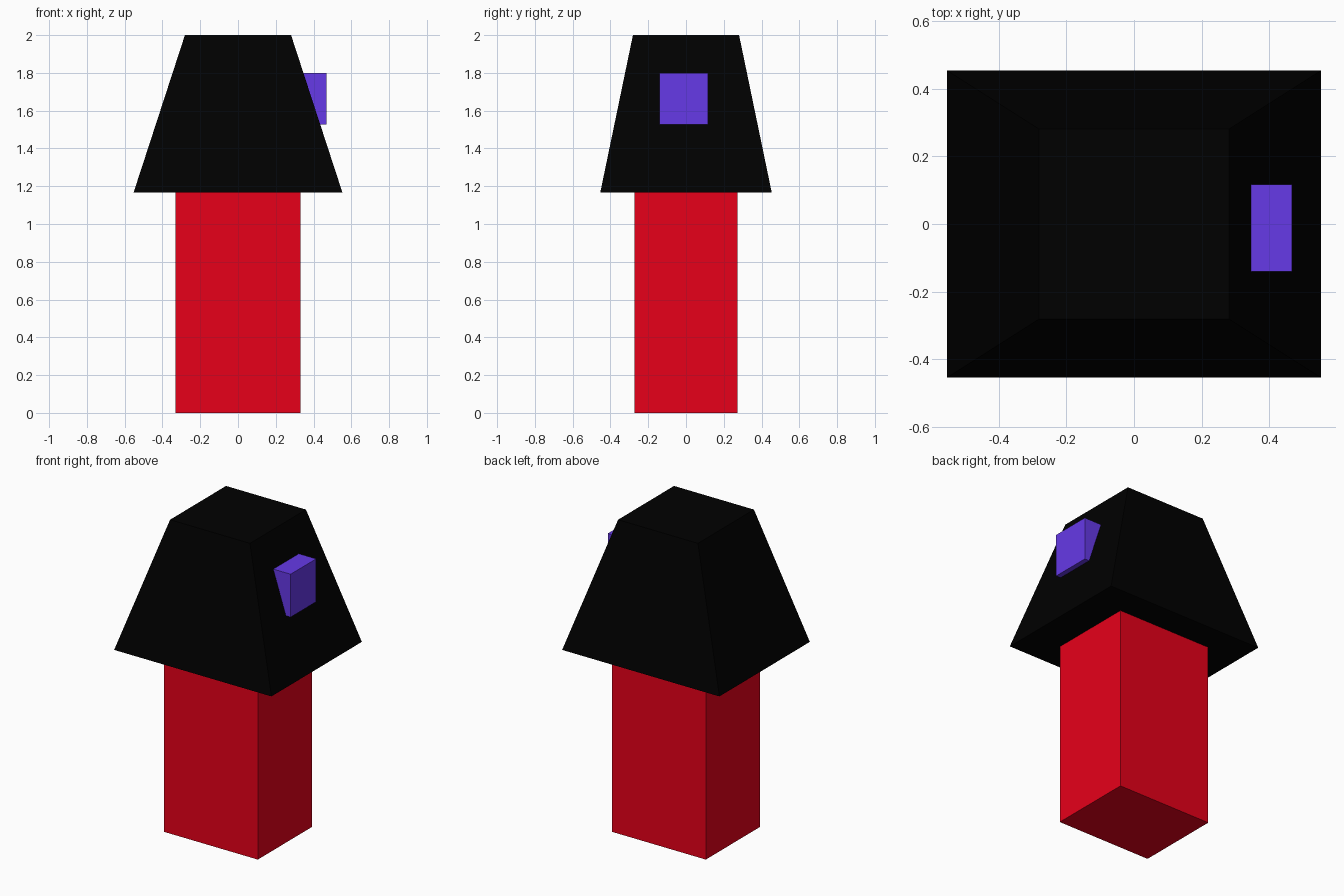
import bpy
import bmesh

cube = bpy.data.objects.get("Cube")
if cube:
    bpy.data.objects.remove(cube, do_unlink=True)


def material(name, rgb):
    mat = bpy.data.materials.new(name)
    mat.use_nodes = True
    colour = (*rgb, 1)
    mat.diffuse_color = colour
    mat.node_tree.nodes["Principled BSDF"].inputs["Base Color"].default_value = colour
    return mat


def block(name, low, high, mat, top_half=None):
    """Box between two corners; top_half narrows its top to that half width and depth."""
    bm = bmesh.new()
    bmesh.ops.create_cube(bm, size=1)
    for v in bm.verts:
        is_top = v.co.z > 0
        v.co = [a + (b - a) * (c + 0.5) for a, b, c in zip(low, high, v.co)]
        if top_half and is_top:
            v.co.x = top_half if v.co.x > 0 else -top_half
            v.co.y = top_half if v.co.y > 0 else -top_half
    mesh = bpy.data.meshes.new(name)
    bm.to_mesh(mesh)
    bm.free()
    mesh.materials.append(mat)
    obj = bpy.data.objects.new(name, mesh)
    bpy.context.scene.collection.objects.link(obj)


red = material("red", (0.8, 0, 0.01))
black = material("black", (0, 0, 0))
purple = material("purple", (0.133, 0.041, 0.8))

# Square post, tapered cap and the small block set into the cap's left side
block("post", (-0.33, -0.272, 0), (0.33, 0.272, 1.17), red)
block("cap", (-0.553, -0.454, 1.166), (0.553, 0.454, 2), black, top_half=0.281)
block("side_block", (0.3, -0.14, 1.527), (0.468, 0.117, 1.8), purple)
